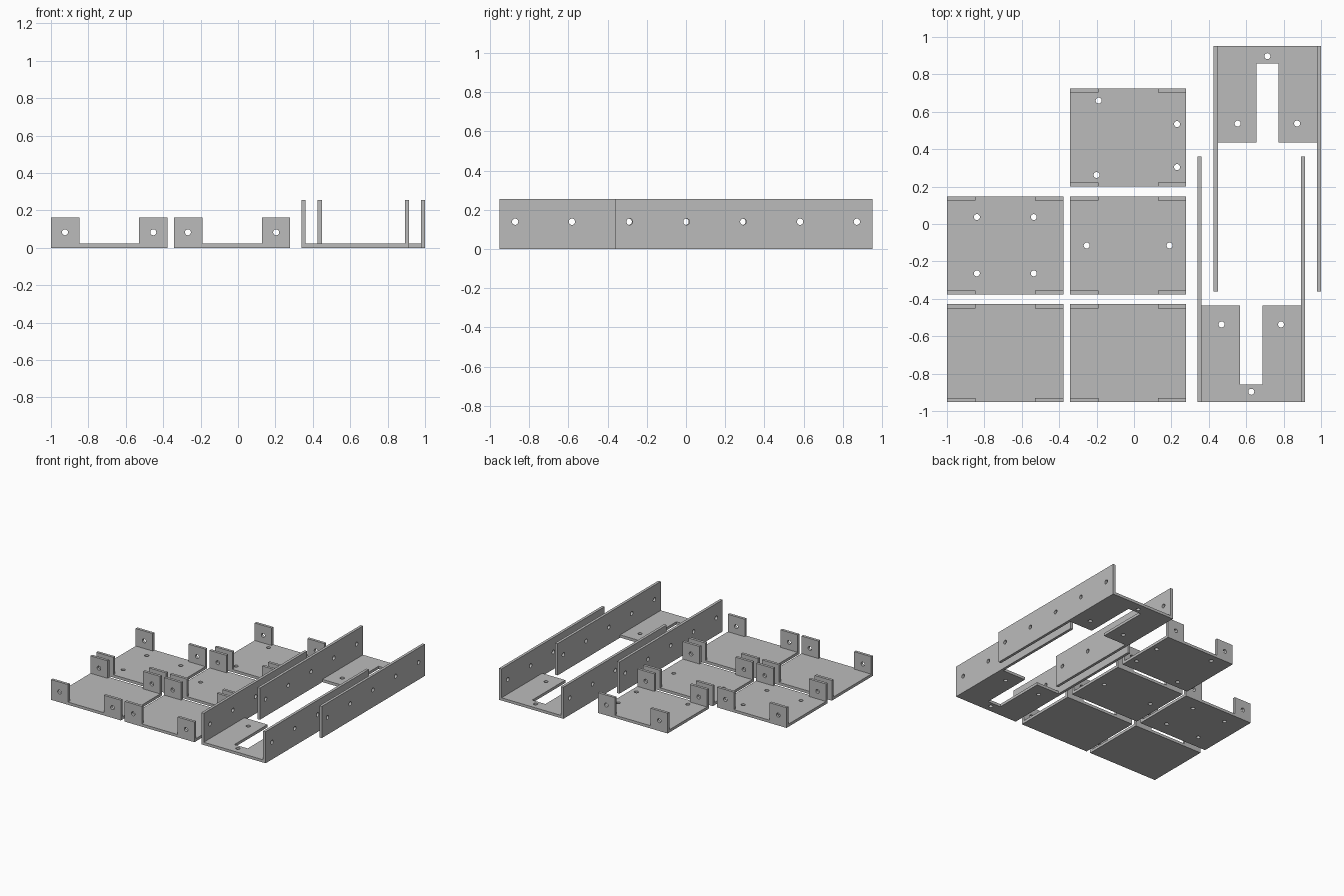
import bpy, bmesh, math
from mathutils import Matrix, Vector

if "Cube" in bpy.data.objects:
    bpy.data.objects.remove(bpy.data.objects["Cube"])

T = 0.022          # sheet thickness
HOLE_R = 0.016

steel = bpy.data.materials.new("plain grey sheet metal")
steel.diffuse_color = (0.5, 0.5, 0.5, 1)
steel.use_nodes = True
steel.node_tree.nodes["Principled BSDF"].inputs["Base Color"].default_value = steel.diffuse_color


def make_object(name, bm):
    bmesh.ops.recalc_face_normals(bm, faces=bm.faces)
    mesh = bpy.data.meshes.new(name)
    bm.to_mesh(mesh)
    bm.free()
    obj = bpy.data.objects.new(name, mesh)
    bpy.context.collection.objects.link(obj)
    return obj


def channel(name, width, height, length, axis):
    """U-shaped folded sheet, centred across its width, running 0..length."""
    w = width / 2
    profile = [(-w, 0), (w, 0), (w, height), (w - T, height),
               (w - T, T), (T - w, T), (T - w, height), (-w, height)]
    bm = bmesh.new()
    place = (lambda a, b: (a, 0, b)) if axis == 'Y' else (lambda a, b: (0, a, b))
    face = bm.faces.new([bm.verts.new(place(a, b)) for a, b in profile])
    out = bmesh.ops.extrude_face_region(bm, geom=[face])
    shift = Vector((0, length, 0)) if axis == 'Y' else Vector((length, 0, 0))
    bmesh.ops.translate(bm, vec=shift,
                        verts=[v for v in out['geom'] if isinstance(v, bmesh.types.BMVert)])
    obj = make_object(name, bm)
    obj.data.materials.append(steel)
    return obj


def box(x0, x1, y0, y1, z0, z1):
    bm = bmesh.new()
    size = Matrix.Diagonal((x1 - x0, y1 - y0, z1 - z0, 1))
    centre = Matrix.Translation(((x0 + x1) / 2, (y0 + y1) / 2, (z0 + z1) / 2))
    bmesh.ops.create_cube(bm, size=1, matrix=centre @ size)
    return make_object("box_cutter", bm)


def drills(points, axis, length):
    """One cutter holding a round bar at every point."""
    turn = {'X': Matrix.Rotation(math.pi / 2, 4, 'Y'),
            'Y': Matrix.Rotation(math.pi / 2, 4, 'X'),
            'Z': Matrix.Identity(4)}[axis]
    bm = bmesh.new()
    for p in points:
        bmesh.ops.create_cone(bm, cap_ends=True, segments=24, radius1=HOLE_R,
                              radius2=HOLE_R, depth=length,
                              matrix=Matrix.Translation(p) @ turn)
    return make_object("drill_cutter", bm)


def cut(obj, cutters):
    bpy.ops.object.select_all(action='DESELECT')
    bpy.context.view_layer.objects.active = obj
    obj.select_set(True)
    for c in cutters:
        c.hide_render = True
        mod = obj.modifiers.new("cut", 'BOOLEAN')
        mod.operation = 'DIFFERENCE'
        mod.solver = 'EXACT'
        mod.object = c
        bpy.ops.object.modifier_apply(modifier=mod.name)
        bpy.data.objects.remove(c)
    bpy.ops.object.shade_smooth_by_angle(angle=math.radians(30))


# Trays: flat base with four upright corner tabs
TRAY_W, TRAY_D, TAB_W, TAB_H = 0.622, 0.524, 0.152, 0.163


def tray(name, x, y, holes=()):
    obj = channel(name, TRAY_D, TAB_H, TRAY_W, 'X')
    gap = box(TAB_W, TRAY_W - TAB_W, -1, 1, T, 0.5)
    tab_holes = drills([(a, 0, 0.083) for a in (0.075, TRAY_W - 0.075)], 'Y', 1)
    cutters = [gap, tab_holes]
    if holes:
        cutters.append(drills([(hx - x, hy - y - TRAY_D / 2, 0) for hx, hy in holes], 'Z', 0.2))
    cut(obj, cutters)
    obj.location = (x, y + TRAY_D / 2, 0)


LEFT, MIDDLE = -1.0, -0.343
ROWS = (-0.953, -0.377, 0.2)
tray("plain_tray_left", LEFT, ROWS[0])
tray("plain_tray_middle", MIDDLE, ROWS[0])
tray("four_hole_tray", LEFT, ROWS[1],
     [(hx, hy) for hx in (-0.84, -0.536) for hy in (0.037, -0.264)])
tray("two_hole_tray", MIDDLE, ROWS[1], [(-0.253, -0.115), (0.19, -0.115)])
tray("offset_hole_tray", MIDDLE, ROWS[2],
     [(-0.189, 0.66), (-0.2, 0.262), (0.23, 0.534), (0.23, 0.304)])

# Brackets: slotted plate between two long side rails
BR_W, BR_H, BR_L, PLATE_D = 0.574, 0.255, 1.314, 0.518


def bracket(name, x, y, angle):
    obj = channel(name, BR_W, BR_H, BR_L, 'Y')
    inner = BR_W / 2 - T
    cut(obj, [
        box(-inner, inner, PLATE_D, 2, -0.1, 0.1),
        box(-0.059, 0.059, 0.096, 1, -0.1, 0.1),
        drills([(-0.159, 0.416, 0), (0.159, 0.416, 0), (0, 0.056, 0)], 'Z', 0.2),
        drills([(0, 0.081 + 0.29 * i, 0.139) for i in range(5)], 'X', 1),
    ])
    obj.location = (x, y, 0)
    obj.rotation_euler.z = angle


bracket("front_rail_bracket", 0.627, -0.953, 0)
bracket("back_rail_bracket", 0.713, 0.953, math.pi)
